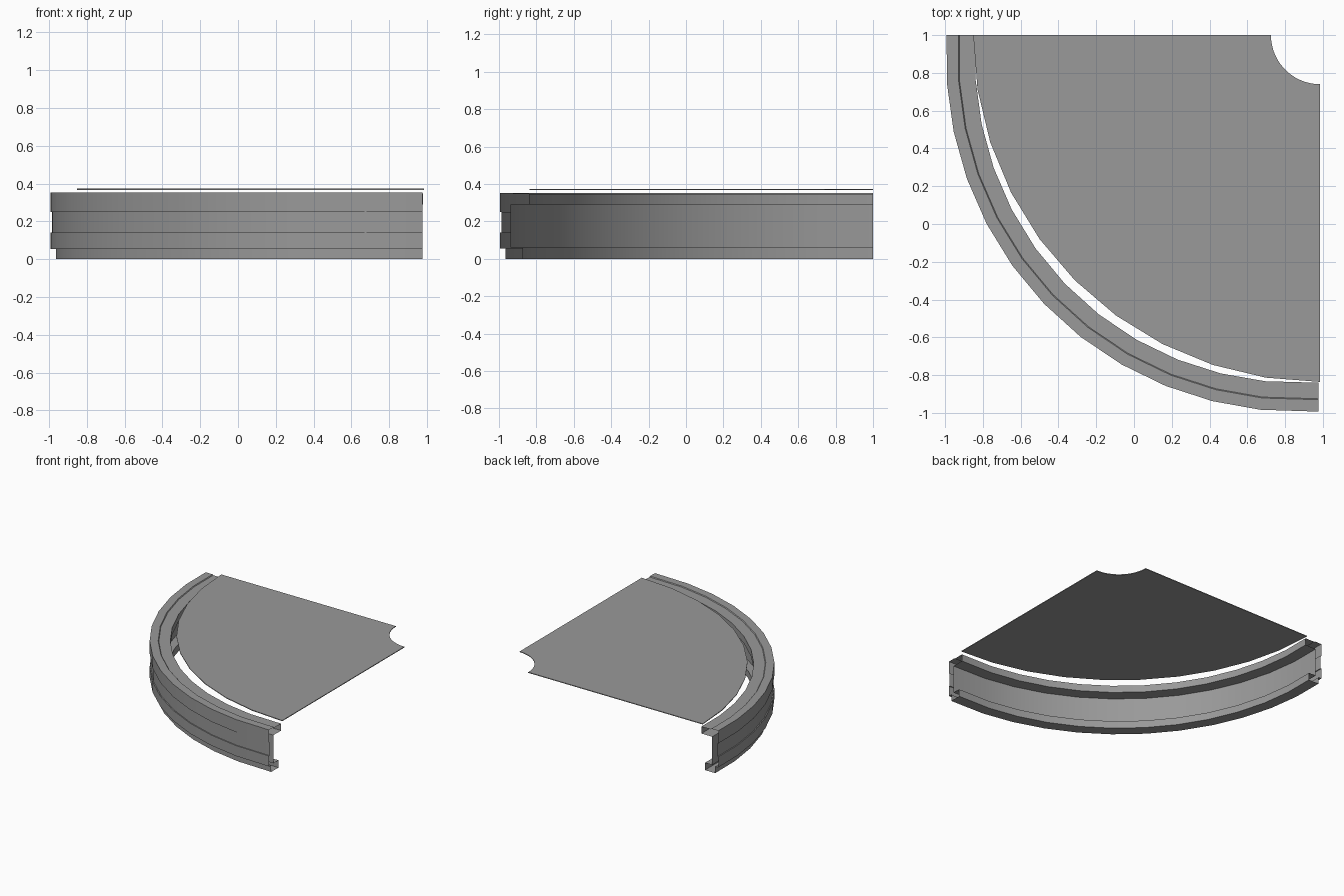
import bpy, bmesh, math

cube = bpy.data.objects.get("Cube")
if cube:
    bpy.data.objects.remove(cube, do_unlink=True)

grey = bpy.data.materials.new("plain_grey")
grey.use_nodes = True
COLOUR = (0.32, 0.32, 0.32, 1)
grey.diffuse_color = COLOUR
grey.node_tree.nodes["Principled BSDF"].inputs["Base Color"].default_value = COLOUR


def finish(bm, name):
    """Turn a bmesh into a shaded, coloured object."""
    mesh = bpy.data.meshes.new(name)
    bm.to_mesh(mesh)
    bm.free()
    mesh.materials.append(grey)
    obj = bpy.data.objects.new(name, mesh)
    bpy.context.collection.objects.link(obj)
    bpy.ops.object.select_all(action='DESELECT')
    obj.select_set(True)
    bpy.context.view_layer.objects.active = obj
    bpy.ops.object.shade_smooth_by_angle(angle=math.radians(30))
    return obj


def polar(cx, radius, degrees, z):
    """Point on the quarter turn, from the -x end round to the -y end."""
    a = math.radians(degrees)
    return (cx - radius * math.cos(a), 1 - radius * math.sin(a), z)


# Curved rail: hollow channel section (inward offset, height), open at both ends
section = [(0.028, 0), (0.028, 0.055), (0, 0.055), (0, 0.14), (0.008, 0.14),
           (0.008, 0.25), (0, 0.25), (0, 0.353), (0.063, 0.353), (0.068, 0.347),
           (0.153, 0.347), (0.153, 0.29), (0.055, 0.29), (0.055, 0.06),
           (0.12, 0.06), (0.12, 0)]
angles = [7.32 * i for i in range(12)] + [89.3]
bm = bmesh.new()
rings = []
for a in angles:
    outer = 1.992 + 0.058 * math.sin(math.radians(2 * a))
    rings.append([bm.verts.new(polar(1, outer - d, a, z)) for d, z in section])
for r, s in zip(rings, rings[1:]):
    for i in range(len(section)):
        j = (i + 1) % len(section)
        bm.faces.new((r[i], r[j], s[j], s[i]))
# Temporary end caps make the normals point outwards
caps = [bm.faces.new(rings[0]), bm.faces.new(rings[-1])]
bmesh.ops.recalc_face_normals(bm, faces=bm.faces)
bmesh.ops.delete(bm, geom=caps, context='FACES_ONLY')
finish(bm, "curved_rail")

# Thin quarter-round top plate with a round notch at its inner corner
bm = bmesh.new()
outline = [polar(0.985, 1.836, 9 * i, 0.367) for i in range(11)]
outline += [polar(0.985, 0.26, 90 - 6 * i, 0.367) for i in range(16)]
face = bm.faces.new([bm.verts.new(p) for p in outline])
solid = bmesh.ops.extrude_face_region(bm, geom=[face])
top = [v for v in solid["geom"] if isinstance(v, bmesh.types.BMVert)]
bmesh.ops.translate(bm, verts=top, vec=(0, 0, 0.006))
bmesh.ops.recalc_face_normals(bm, faces=bm.faces)
finish(bm, "top_plate")
